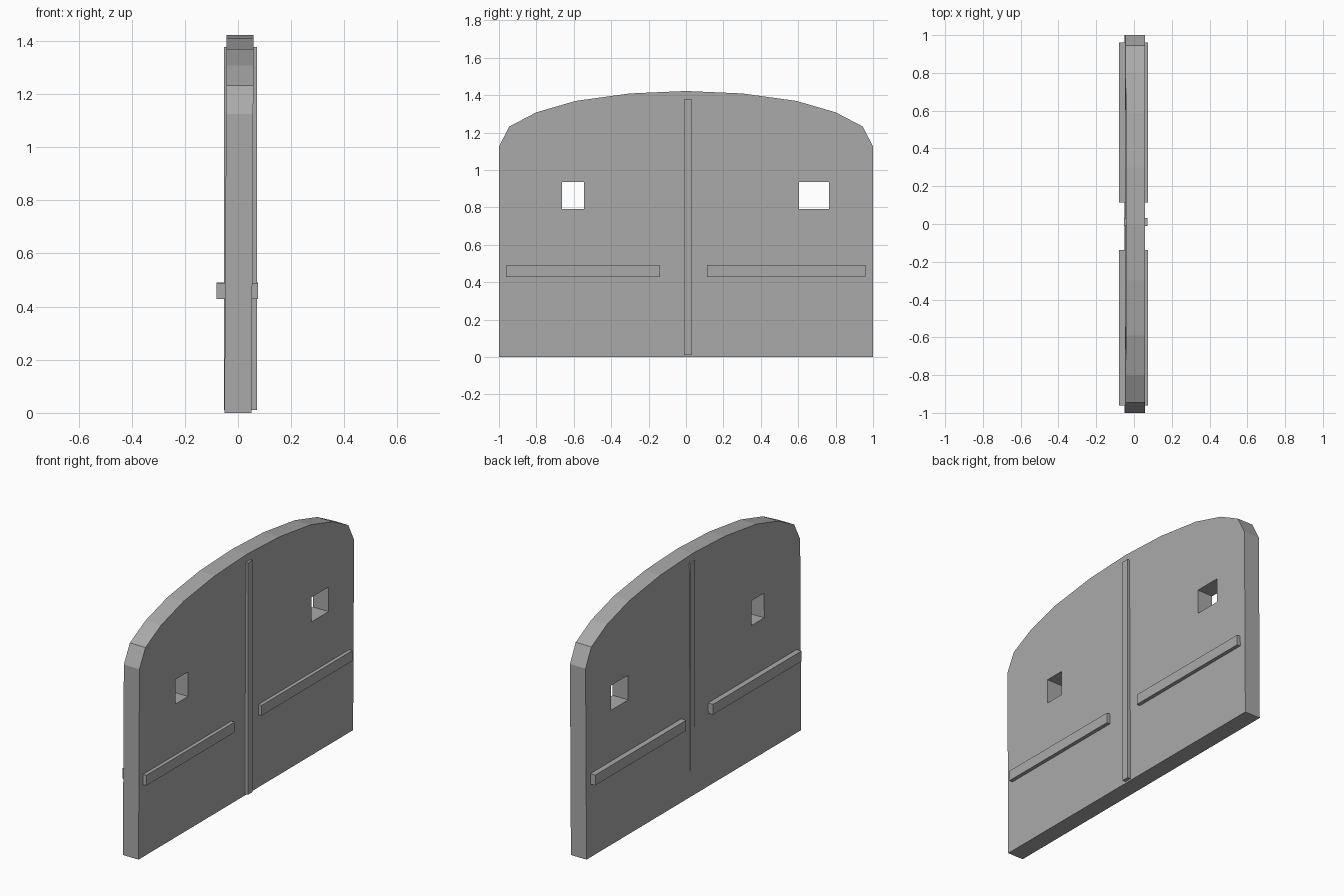
import bpy
import bmesh

default = bpy.data.objects.get("Cube")
if default:
    bpy.data.objects.remove(default, do_unlink=True)

grey = bpy.data.materials.new("plain grey")
grey.use_nodes = True
grey.diffuse_color = (0.4, 0.4, 0.4, 1)
grey.node_tree.nodes["Principled BSDF"].inputs["Base Color"].default_value = (0.4, 0.4, 0.4, 1)


def finish(name, bm):
    bmesh.ops.recalc_face_normals(bm, faces=bm.faces)
    mesh = bpy.data.meshes.new(name)
    bm.to_mesh(mesh)
    bm.free()
    mesh.materials.append(grey)
    obj = bpy.data.objects.new(name, mesh)
    bpy.context.collection.objects.link(obj)
    return obj


def box(name, x, y, z):
    bm = bmesh.new()
    bmesh.ops.create_cube(bm, size=1)
    for v in bm.verts:
        for axis, (low, high) in enumerate((x, y, z)):
            v.co[axis] = high if v.co[axis] > 0 else low
    return finish(name, bm)


# Arched door slab, mirrored half profile, leaning very slightly
arch = [(1, 0), (1, 1.125), (0.945, 1.232), (0.8, 1.308), (0.59, 1.369), (0.3, 1.409)]
outline = arch + [(0, 1.422)] + [(-y, z) for y, z in reversed(arch)]
bm = bmesh.new()
face = bm.faces.new([bm.verts.new((-0.051, y, z)) for y, z in outline])
extruded = bmesh.ops.extrude_face_region(bm, geom=[face])["geom"]
for v in extruded:
    if isinstance(v, bmesh.types.BMVert):
        v.co.x += 0.102
for v in bm.verts:
    v.co.x += 0.0055 * v.co.z
door = finish("door_slab", bm)

# Window openings cut through the slab
for side, span in (("right", (-0.663, -0.545)), ("left", (0.605, 0.765))):
    cutter = box("window_cutter_" + side, (-0.3, 0.3), span, (0.79, 0.935))
    cutter.hide_render = True
    mod = door.modifiers.new("window", "BOOLEAN")
    mod.operation = "DIFFERENCE"
    mod.solver = "EXACT"
    mod.object = cutter
    bpy.context.view_layer.objects.active = door
    bpy.ops.object.modifier_apply(modifier=mod.name)
    bpy.data.objects.remove(cutter, do_unlink=True)

# Centre strip covering the join of the two leaves
box("centre_strip", (-0.053, 0.072), (-0.01, 0.032), (0.01, 1.377))

# Horizontal handle bars passing through each leaf
box("front_handle_bar", (-0.08, 0.075), (-0.962, -0.138), (0.428, 0.489))
box("back_handle_bar", (-0.08, 0.075), (0.113, 0.96), (0.43, 0.491))
